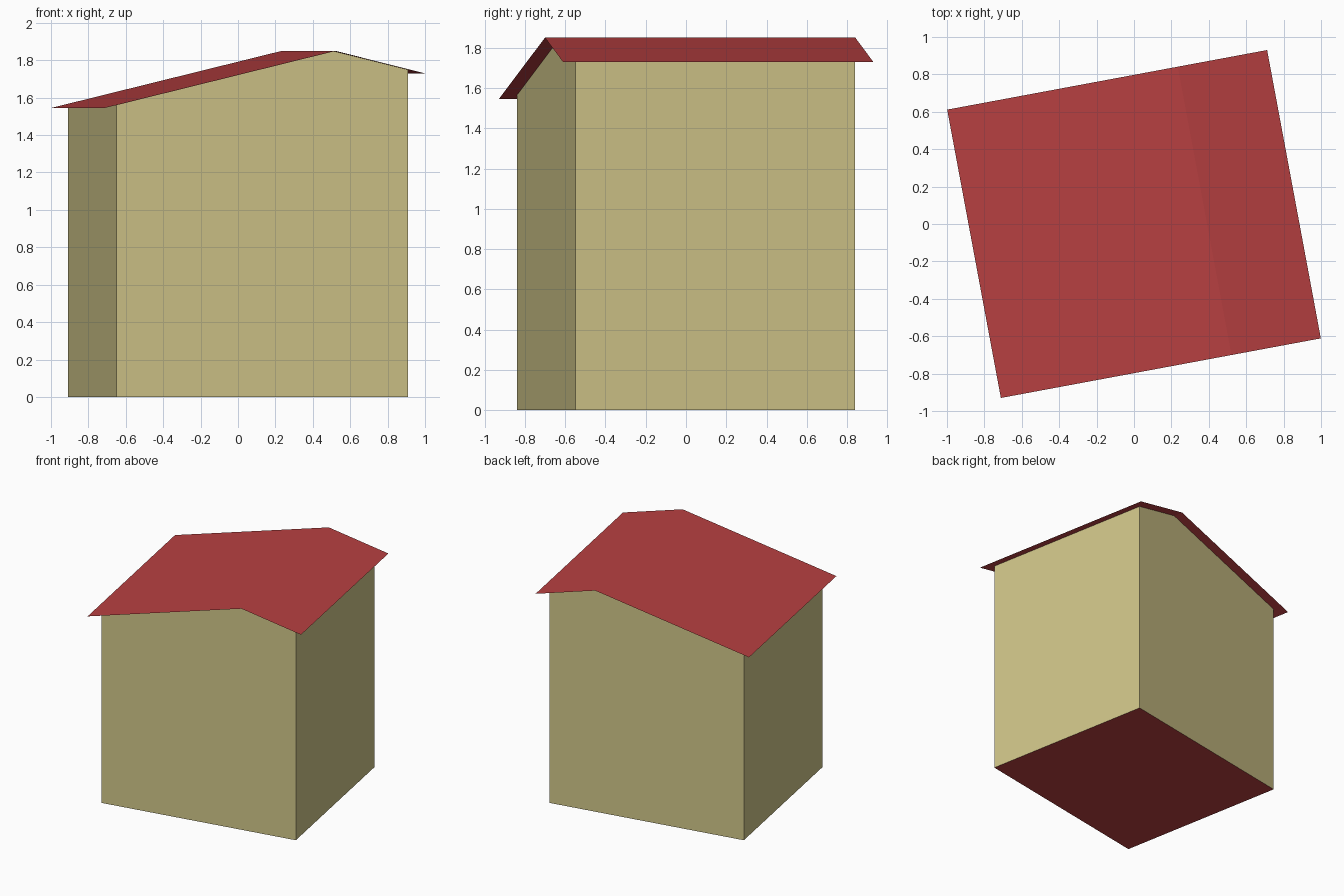
import bpy
import bmesh
import math

cube = bpy.data.objects.get("Cube")
if cube:
    bpy.data.objects.remove(cube, do_unlink=True)


def material(name, colour):
    mat = bpy.data.materials.new(name)
    mat.use_nodes = True
    mat.diffuse_color = colour
    mat.node_tree.nodes["Principled BSDF"].inputs["Base Color"].default_value = colour
    return mat


WALL = material("straw_yellow", (0.63, 0.56, 0.25, 1))
RED = material("roof_red", (0.48, 0.051, 0.053, 1))

TURN = math.radians(10.55)     # the house stands slightly turned
HALF_W, HALF_D = 0.793, 0.707  # wall half sizes
OVERHANG = 0.077
RIDGE_X, RIDGE_Z = 0.384, 1.85
LEFT_EAVE, RIGHT_EAVE = 1.545, 1.73


def roof_height(x):
    """Height of the lopsided roof at local x."""
    eave = LEFT_EAVE if x < RIDGE_X else RIGHT_EAVE
    edge = (HALF_W + OVERHANG) * (-1 if x < RIDGE_X else 1)
    return RIDGE_Z + (eave - RIDGE_Z) * (x - RIDGE_X) / (edge - RIDGE_X)


def finish(name, bm, mats):
    mesh = bpy.data.meshes.new(name)
    bm.to_mesh(mesh)
    bm.free()
    for mat in mats:
        mesh.materials.append(mat)
    obj = bpy.data.objects.new(name, mesh)
    obj.rotation_euler.z = TURN
    bpy.context.collection.objects.link(obj)
    return obj


# Walls: gable profile extruded front to back, open under the roof, red floor
bm = bmesh.new()
profile = [(-HALF_W, 0), (HALF_W, 0), (HALF_W, roof_height(HALF_W)),
           (RIDGE_X, RIDGE_Z), (-HALF_W, roof_height(-HALF_W))]
gable = bm.faces.new([bm.verts.new((x, -HALF_D, z)) for x, z in profile])
back = bmesh.ops.extrude_face_region(bm, geom=[gable], use_keep_orig=True)
moved = [g for g in back["geom"] if isinstance(g, bmesh.types.BMVert)]
bmesh.ops.translate(bm, verts=moved, vec=(0, 2 * HALF_D, 0))
bmesh.ops.recalc_face_normals(bm, faces=bm.faces[:])
top = [f for f in bm.faces if f.normal.z > 0.5]
bmesh.ops.delete(bm, geom=top, context='FACES_ONLY')
for f in bm.faces:
    f.material_index = 1 if f.normal.z < -0.5 else 0
finish("walls", bm, [WALL, RED])

# Roof: thin folded sheet overhanging on every side
bm = bmesh.new()
w, d = HALF_W + OVERHANG, HALF_D + OVERHANG
rows = [[bm.verts.new((x, y, roof_height(x))) for y in (-d, d)]
        for x in (-w, RIDGE_X, w)]
for a, b in zip(rows, rows[1:]):
    bm.faces.new((a[0], b[0], b[1], a[1]))
finish("roof", bm, [RED])
